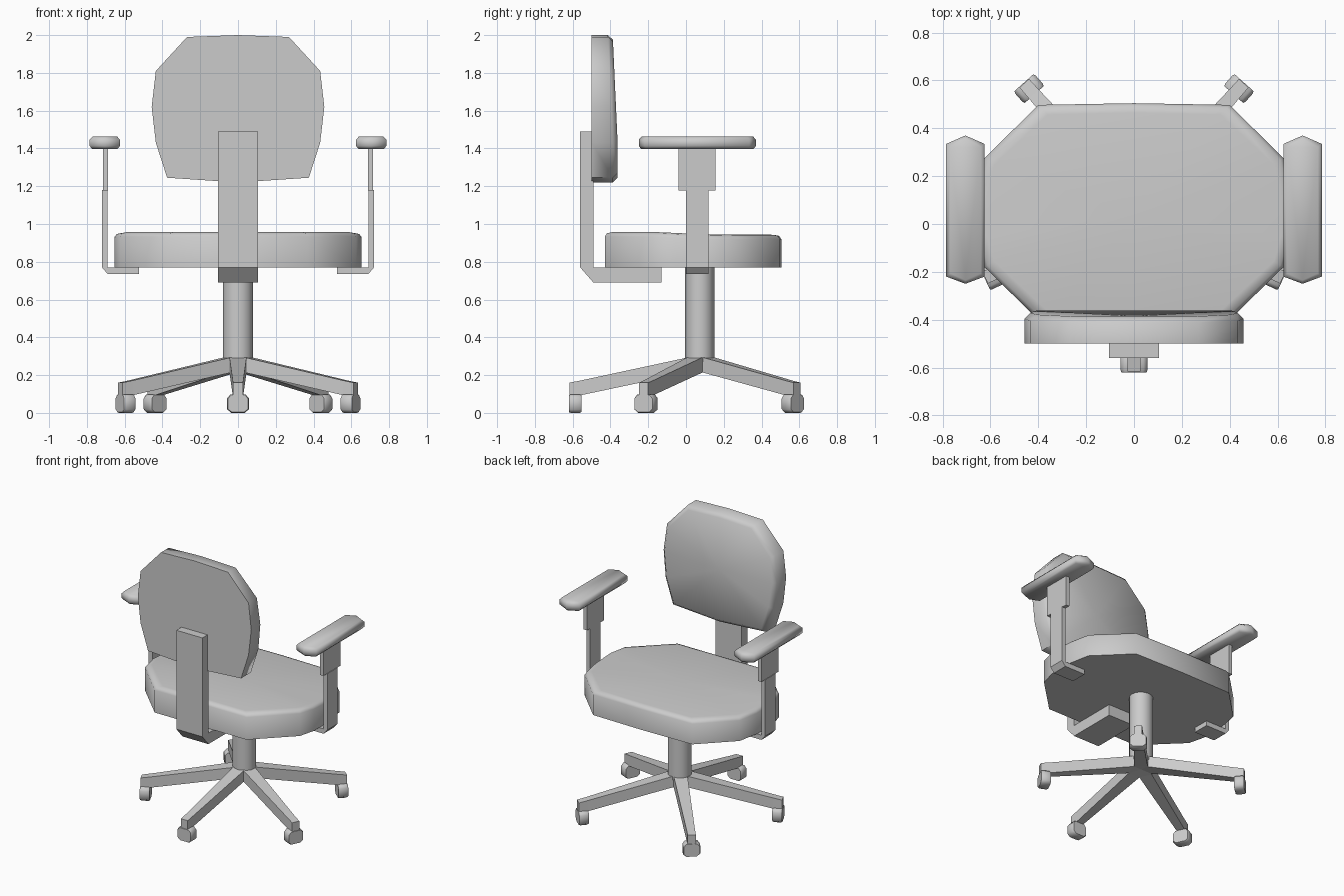
import bpy, bmesh, math
from mathutils import Vector, Matrix

if "Cube" in bpy.data.objects:
    bpy.data.objects.remove(bpy.data.objects["Cube"])

def loft(name, rings, smooth=None, dome=None):
    """Skin through matching rings of points; dome = apex closing the last ring."""
    bm = bmesh.new()
    vs = [[bm.verts.new(p) for p in r] for r in rings]
    n = len(vs[0])
    for a, b in zip(vs, vs[1:]):
        for i in range(n):
            j = (i + 1) % n
            bm.faces.new((a[i], a[j], b[j], b[i]))
    bm.faces.new(vs[0])
    if dome:
        c = bm.verts.new(dome)
        for i in range(n):
            bm.faces.new((vs[-1][i], vs[-1][(i + 1) % n], c))
    else:
        bm.faces.new(vs[-1])
    bmesh.ops.recalc_face_normals(bm, faces=bm.faces)
    me = bpy.data.meshes.new(name)
    bm.to_mesh(me)
    bm.free()
    ob = bpy.data.objects.new(name, me)
    bpy.context.collection.objects.link(ob)
    if smooth:
        bpy.ops.object.select_all(action='DESELECT')
        ob.select_set(True)
        bpy.context.view_layer.objects.active = ob
        bpy.ops.object.shade_smooth_by_angle(angle=math.radians(smooth))
    return ob

def box(name, x, y, z):
    return loft(name, [[(x[0], y[0], k), (x[1], y[0], k), (x[1], y[1], k), (x[0], y[1], k)] for k in z])

def mirror_outline(half):
    """Complete a right-hand outline; points on the axis are not doubled."""
    return half + [(-x, y) for x, y in reversed(half) if x > 0.001]

def mirror(ob):
    ob.modifiers.new("mirror", 'MIRROR')

def inset(pts, d, c):
    return [(c[0] + (x - c[0]) * (1 - d / max(abs(x - c[0]), .4)),
             c[1] + (y - c[1]) * (1 - d / max(abs(y - c[1]), .35))) for x, y in pts]

# Seat cushion
seat = mirror_outline([(0, .505), (.40, .498), (.625, .275), (.655, .12), (.655, -.06),
                       (.625, -.18), (.37, -.43), (0, -.43)])
def seat_top(y):
    return .957 - .014 * min(max((y + .15) / .3, 0), 1)
loft("seat", [[(x, y, .77) for x, y in seat],
              [(x, y, seat_top(y) - .024) for x, y in seat],
              [(x, y, seat_top(y) - .006) for x, y in inset(seat, .012, (0, .035))],
              [(x, y, seat_top(y)) for x, y in inset(seat, .04, (0, .035))]],
     smooth=60, dome=(0, .04, .946))

# Backrest cushion
back = mirror_outline([(0, 2.0), (.27, 1.99), (.435, 1.81), (.457, 1.62), (.435, 1.43),
                       (.375, 1.245), (0, 1.22)])
def front_y(z):
    return -.362 - .026 * max(0, (z - 1.43) / .57)
loft("backrest", [[(x, -.5, z) for x, z in back],
                  [(x, front_y(z) - .025, z) for x, z in back],
                  [(x, front_y(z), z) for x, z in inset(back, .025, (0, 1.62))]],
     smooth=60, dome=(0, -.385, 1.6))

# L-shaped bracket from under the seat to the backrest
prof = [(-.56, 1.49), (-.56, .77), (-.49, .69), (-.13, .69), (-.13, .77), (-.49, .77), (-.49, 1.49)]
loft("back_bracket", [[(x, y, z) for y, z in prof] for x in (-.105, .105)])

# Armrest pads
pad = [(.625, -.22), (.705, -.25), (.785, -.22), (.785, .335), (.705, .37), (.625, .335)]
def pad_ring(s, z):
    return [(.705 + (x - .705) * s, .06 + (y - .06) * (1 - (1 - s) * .25), z) for x, y in pad]
mirror(loft("armrest_pad", [pad_ring(.85, 1.398), pad_ring(1, 1.413), pad_ring(1, 1.447), pad_ring(.8, 1.464)],
            smooth=60))

# Arm supports: L-shaped lower bar and wider upper sleeve
arm = [(.525, .735), (.69, .735), (.72, .77), (.72, 1.18), (.69, 1.18), (.69, .77), (.525, .77)]
mirror(loft("arm_support", [[(x, y, z) for x, z in arm] for y in (0, .118)]))
mirror(box("arm_sleeve", (.688, .716), (-.04, .155), (1.178, 1.405)))

# Gas column
CY = .073
loft("column", [[(.08 * math.cos(a), CY + .077 * math.sin(a), z)
                 for a in [math.tau * i / 16 for i in range(16)]] for z in (.27, .77)], smooth=40)

# Five-legged base with casters
for i, (dx, dy) in enumerate([(0, -1), (.9, -.43), (-.9, -.43), (.665, .747), (-.665, .747)]):
    u = Vector((dx, dy, 0)).normalized()
    t = Vector((-u.y, u.x, 0))
    def P(r, w, z):
        return Vector((0, CY, z)) + u * r + t * w
    sections = [(0, .05, .225, .305), (.07, .045, .212, .292), (.628, .028, .094, .172), (.69, .027, .094, .16)]
    loft(f"base_leg_{i + 1}", [[P(r, -w, lo), P(r, w, lo), P(r, w, hi), P(r, -w, hi)]
                               for r, w, lo, hi in sections])
    wheel = [(-.035, 0), (.035, 0), (.057, .018), (.057, .078), (.04, .098), (-.04, .098), (-.057, .078), (-.057, .018)]
    loft(f"caster_{i + 1}", [[P(r, w * s, .049 + (z - .049) * s) for w, z in wheel]
                             for r, s in ((.627, .92), (.637, 1), (.683, 1), (.693, .92))], smooth=60)
